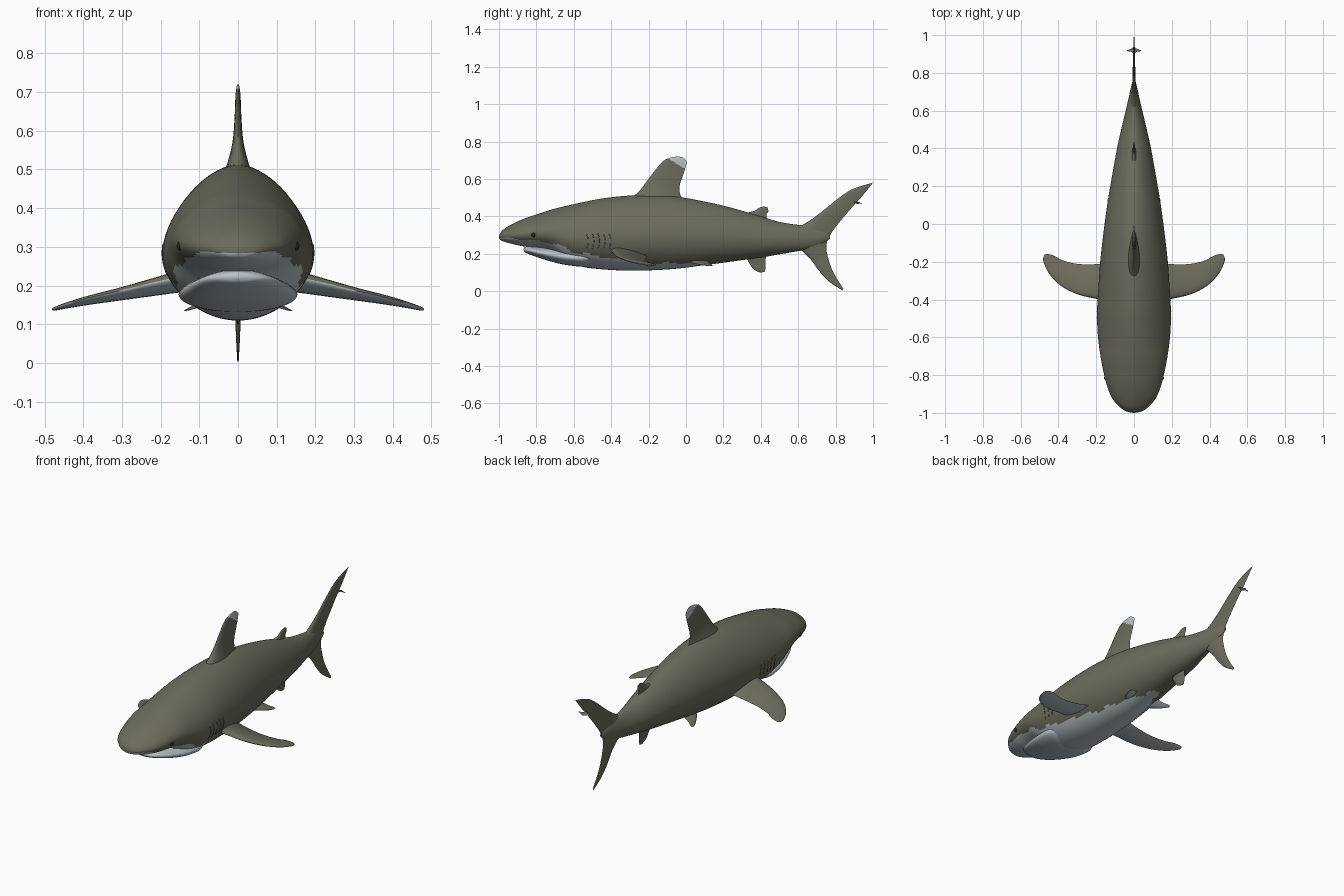
import bpy
import bmesh
import math
from mathutils import Vector

default_cube = bpy.data.objects.get("Cube")
if default_cube:
    bpy.data.objects.remove(default_cube, do_unlink=True)


def make_material(name, colour, roughness=0.6):
    material = bpy.data.materials.new(name)
    material.use_nodes = True
    rgba = (*colour, 1.0)
    material.diffuse_color = rgba
    shader = material.node_tree.nodes["Principled BSDF"]
    shader.inputs["Base Color"].default_value = rgba
    shader.inputs["Roughness"].default_value = roughness
    return material


OLIVE = make_material("olive grey skin", (0.15, 0.148, 0.108))
PALE = make_material("pale belly", (0.48, 0.54, 0.58))
DARK = make_material("dark eye", (0.02, 0.02, 0.018), 0.3)


def interpolate(stations, steps):
    """Smooth curve through number tuples of any length."""
    result = []
    last = len(stations) - 1
    for i in range(last):
        quad = [stations[max(0, min(last, i + k))] for k in (-1, 0, 1, 2)]
        for j in range(steps):
            t = j / steps
            result.append(tuple(
                b + 0.5 * t * (c - a + t * (2 * a - 5 * b + 4 * c - d
                                            + t * (3 * (b - c) + d - a)))
                for a, b, c, d in zip(*quad)))
    result.append(tuple(stations[-1]))
    return result


def finish(obj, angle=60):
    bpy.ops.object.select_all(action="DESELECT")
    obj.select_set(True)
    bpy.context.view_layer.objects.active = obj
    bpy.ops.object.shade_smooth_by_angle(angle=math.radians(angle))


def loft(name, rings, is_pale=None):
    """Skin closed rings, cap both ends, colour faces by a rule."""
    bm = bmesh.new()
    rows = [[bm.verts.new(p) for p in ring] for ring in rings]
    count = len(rows[0])
    for a, b in zip(rows, rows[1:]):
        for i in range(count):
            j = (i + 1) % count
            bm.faces.new((a[i], a[j], b[j], b[i]))
    bm.faces.new(rows[0])
    bm.faces.new(rows[-1])
    bmesh.ops.recalc_face_normals(bm, faces=bm.faces)
    bm.normal_update()
    if is_pale:
        for face in bm.faces:
            face.material_index = int(is_pale(face.calc_center_median(), face.normal))
    mesh = bpy.data.meshes.new(name)
    bm.to_mesh(mesh)
    bm.free()
    mesh.materials.append(OLIVE)
    mesh.materials.append(PALE)
    obj = bpy.data.objects.new(name, mesh)
    bpy.context.collection.objects.link(obj)
    finish(obj)
    return obj


def section_point(station, angle, lift=0.0):
    """Point on a body section: peaked back, round belly."""
    y, bottom, top, half = station
    middle = bottom + 0.45 * (top - bottom)
    c, s = math.cos(angle), math.sin(angle)
    power = 1.15 if s > 0 else 1.0
    height = (top if s > 0 else bottom) - middle
    x = math.copysign(abs(c) ** power, c) * (half + lift)
    return Vector((x, y, middle + abs(s) ** power * height))


def body_rings(stations, count=72):
    return [[section_point(st, math.tau * i / count) for i in range(count)]
            for st in stations]


# Body: y, underside, back, half width
body = interpolate([
    (-1.0, .285, .295, .005), (-.99, .272, .315, .045), (-.965, .262, .338, .08),
    (-.92, .25, .363, .117), (-.86, .238, .39, .142), (-.79, .23, .413, .16),
    (-.72, .207, .436, .174), (-.64, .158, .456, .186), (-.55, .129, .476, .194),
    (-.45, .117, .495, .195), (-.33, .11, .509, .188), (-.2, .111, .513, .179),
    (-.05, .12, .505, .162), (.1, .139, .479, .142), (.25, .159, .444, .117),
    (.4, .18, .4, .09), (.5, .197, .37, .068), (.6, .214, .354, .044),
    (.67, .228, .348, .028), (.73, .255, .33, .015), (.77, .28, .3, .004)], 8)

# Pale colour line along the flank: y, height
LINE = [(-1.0, .288), (-.8, .268), (-.67, .245), (-.6, .207),
        (-.4, .178), (-.17, .15), (.15, .148), (.3, .15)]


def below_line(centre, normal):
    for (y0, z0), (y1, z1) in zip(LINE, LINE[1:]):
        if y0 <= centre.y <= y1:
            edge = z0 + (z1 - z0) * (centre.y - y0) / (y1 - y0)
            return centre.z < edge + 0.004 * math.sin(centre.y * 45)
    return False


loft("body", body_rings(body), below_line)

# Lower jaw, set back beneath the snout
jaw = interpolate([
    (-.868, .218, .228, .01), (-.86, .207, .236, .05), (-.835, .196, .241, .082),
    (-.79, .18, .24, .107), (-.72, .158, .238, .13), (-.64, .14, .235, .148),
    (-.54, .132, .23, .15), (-.46, .16, .22, .1)], 5)
loft("lower_jaw", body_rings(jaw, 48), lambda c, n: True)


def fin_ring(lead, trail, thick, axis, samples=12):
    """Streamlined section from leading to trailing edge."""
    lead, trail = Vector(lead), Vector(trail)
    upper, lower = [], []
    for i in range(samples + 1):
        s = 0.5 - 0.5 * math.cos(math.pi * i / samples)
        bulge = axis * (thick * 2.6 * math.sqrt(s) * (1 - s))
        centre = lead.lerp(trail, s)
        upper.append(centre + bulge)
        lower.append(centre - bulge)
    return upper + lower[-2:0:-1]


def upright_fin(name, stations, is_pale=None):
    """Stations: leading y, z, trailing y, z, half thickness."""
    axis = Vector((1, 0, 0))
    rings = [fin_ring((0, a, b), (0, c, d), t, axis)
             for a, b, c, d, t in interpolate(stations, 8)]
    return loft(name, rings, is_pale)


def paired_fin(name, stations):
    """Stations: leading x, y, z, trailing x, y, z, half thickness."""
    axis = Vector((0, 0, 1))
    for side, label in ((1, "left"), (-1, "right")):
        rings = [fin_ring((side * a, b, c), (side * d, e, f), t, axis)
                 for a, b, c, d, e, f, t in interpolate(stations, 8)]
        loft(f"{label}_{name}", rings, lambda c, n: n.z < -0.1)


# Fins along the middle
upright_fin("dorsal_fin", [
    (-.33, .47, .03, .45, .045), (-.255, .53, -.025, .505, .026),
    (-.215, .58, -.034, .56, .014), (-.17, .64, -.016, .62, .009),
    (-.128, .69, -.001, .668, .007), (-.09, .712, .002, .695, .005),
    (-.045, .72, -.02, .717, .002)],
    lambda c, n: c.z + 0.625 * c.y > 0.65)

upright_fin("second_dorsal_fin", [
    (.28, .41, .43, .38, .016), (.36, .428, .43, .41, .008),
    (.39, .445, .44, .427, .005), (.415, .453, .437, .447, .002)])

upright_fin("anal_fin", [
    (.31, .195, .43, .2, .016), (.335, .155, .425, .16, .009),
    (.36, .118, .425, .125, .006), (.395, .1, .42, .102, .002)])

upright_fin("tail_upper_lobe", [
    (.56, .32, .73, .24, .028), (.65, .37, .753, .27, .015),
    (.72, .42, .79, .33, .009), (.8, .485, .855, .41, .007),
    (.87, .535, .905, .468, .005), (.93, .56, .935, .5, .004),
    (1.0, .58, .99, .567, .001)])

upright_fin("tail_lower_lobe", [
    (.56, .26, .76, .29, .022), (.62, .215, .75, .235, .015),
    (.67, .165, .757, .19, .009), (.71, .11, .777, .125, .007),
    (.76, .055, .805, .07, .005), (.835, .004, .842, .012, .002)])

# Paired fins
paired_fin("pectoral_fin", [
    (.09, -.42, .235, .09, -.2, .2, .03), (.19, -.398, .215, .19, -.212, .18, .021),
    (.3, -.372, .188, .29, -.212, .165, .014), (.39, -.325, .167, .37, -.195, .154, .01),
    (.45, -.262, .15, .425, -.167, .146, .007), (.479, -.2, .14, .46, -.159, .139, .004),
    (.48, -.178, .137, .474, -.163, .137, .001)])

paired_fin("pelvic_fin", [
    (.05, -.02, .17, .05, .11, .17, .015), (.1, .045, .15, .1, .125, .15, .007),
    (.125, .09, .14, .125, .14, .14, .004), (.14, .125, .135, .135, .143, .135, .001)])

# Small crosswise spur at the tail notch
paired_fin("tail_notch_spur", [
    (0, .895, .475, 0, .94, .47, .006), (.012, .91, .474, .012, .93, .47, .003),
    (.036, .915, .472, .036, .92, .472, .001)])

# Eyes and gill ridges
for side, label in ((1, "left"), (-1, "right")):
    bpy.ops.mesh.primitive_uv_sphere_add(
        segments=20, ring_count=12, radius=0.012,
        location=(side * 0.149, -0.815, 0.302))
    eye = bpy.context.object
    eye.name = f"{label}_eye"
    eye.scale.x = 0.8
    eye.data.materials.append(DARK)
    finish(eye)

    for k in range(5):
        y = -0.53 + 0.03 * k
        station = min(body, key=lambda st: abs(st[0] - y))
        station = (y, *station[1:])
        curve = bpy.data.curves.new(f"{label}_gill_{k + 1}", "CURVE")
        curve.dimensions = "3D"
        curve.bevel_depth = 0.002
        spline = curve.splines.new("POLY")
        spline.points.add(8)
        for i, point in enumerate(spline.points):
            p = section_point(station, -0.35 + 0.06 * i)
            point.co = (side * p.x, p.y + 0.008 * math.sin(i * 0.4), p.z, 1)
        curve.materials.append(OLIVE)
        gill = bpy.data.objects.new(curve.name, curve)
        bpy.context.collection.objects.link(gill)
